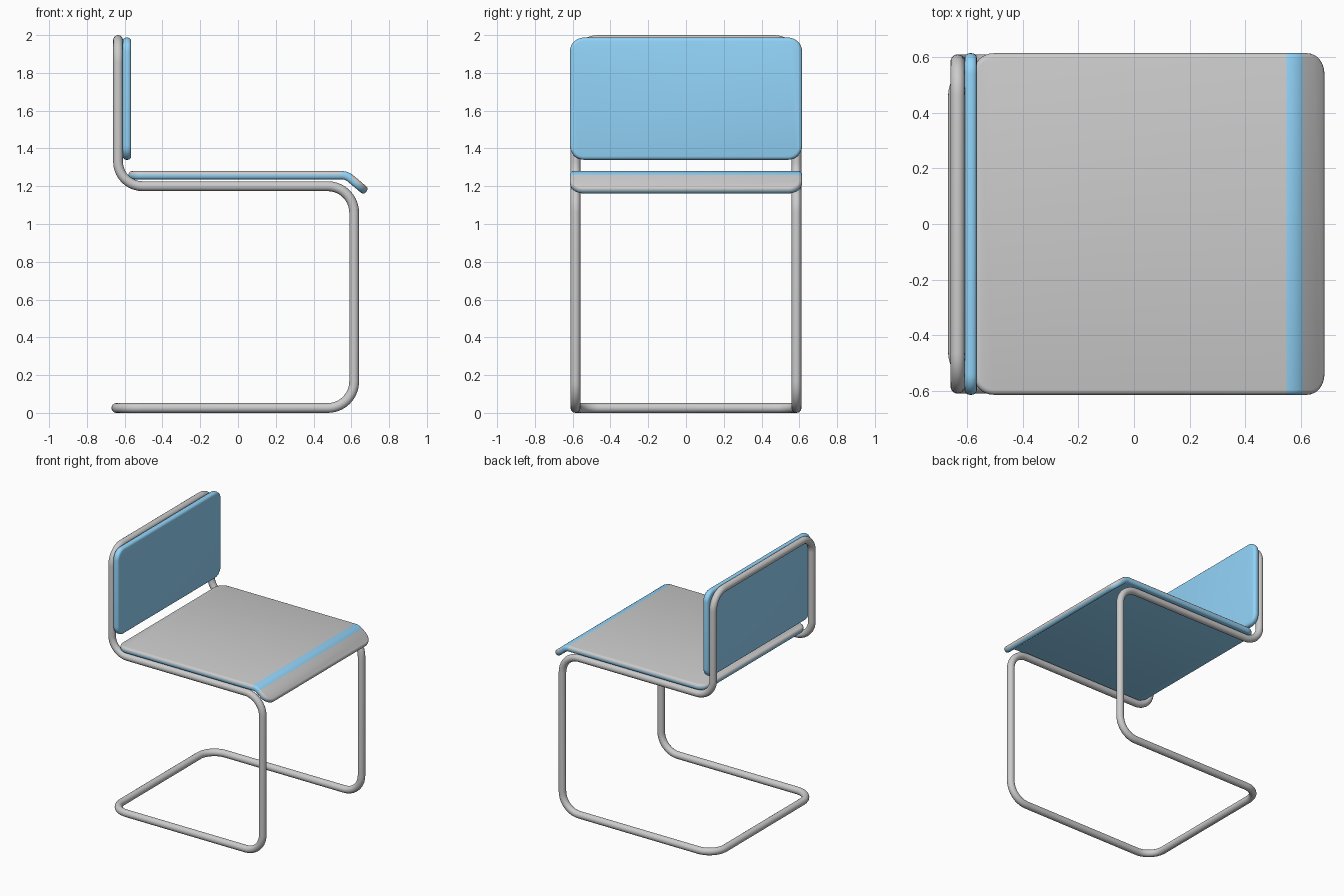
import bpy, bmesh
from math import sin, cos, pi, tan
from mathutils import Vector

if "Cube" in bpy.data.objects:
    bpy.data.objects.remove(bpy.data.objects["Cube"])


def material(name, rgb):
    m = bpy.data.materials.new(name)
    m.diffuse_color = (*rgb, 1)
    m.use_nodes = True
    m.node_tree.nodes["Principled BSDF"].inputs["Base Color"].default_value = m.diffuse_color
    return m


blue = material("blue_shell", (0.29, 0.66, 0.95))
grey = material("grey_pad", (0.8, 0.8, 0.8))


def select(ob):
    bpy.ops.object.select_all(action='DESELECT')
    ob.select_set(True)
    bpy.context.view_layer.objects.active = ob


def fillet_loop(corners, steps=10):
    """Closed path with every (point, radius) corner rounded by an arc."""
    path, n = [], len(corners)
    for i, (p, r) in enumerate(corners):
        p = Vector(p)
        a = (Vector(corners[i - 1][0]) - p).normalized()
        b = (Vector(corners[(i + 1) % n][0]) - p).normalized()
        half = a.angle(b) / 2
        centre = p + (a + b).normalized() * (r / sin(half))
        start = (p + a * (r / tan(half)) - centre).normalized()
        end = (p + b * (r / tan(half)) - centre).normalized()
        path += [centre + r * start.slerp(end, k / steps) for k in range(steps + 1)]
    return path


# Tubular frame: one continuous loop of bent pipe
TUBE, Y = 0.026, 0.585
side = [((-0.644, Y, TUBE), 0.13), ((0.615, Y, TUBE), 0.14),
        ((0.615, Y, 1.2), 0.14), ((-0.635, Y, 1.2), 0.13),
        ((-0.635, Y, 2 - TUBE), 0.12)]
loop = side + [((x, -y, z), r) for (x, y, z), r in reversed(side)]
pts = fillet_loop(loop)
curve = bpy.data.curves.new("tube_frame", 'CURVE')
curve.dimensions = '3D'
curve.bevel_depth = TUBE
curve.bevel_resolution = 6
spline = curve.splines.new('POLY')
spline.points.add(len(pts) - 1)
for sp, p in zip(spline.points, pts):
    sp.co = (*p, 1)
spline.use_cyclic_u = True
frame = bpy.data.objects.new("tube_frame", curve)
bpy.context.collection.objects.link(frame)
select(frame)
bpy.ops.object.convert(target='MESH')
bpy.ops.object.shade_smooth()


def slab(name, u0, u1, v0, v1, thick, radius, edge, place, cuts=(), paint=None):
    """Round-cornered, soft-edged panel; place() maps (u, v, w) into space."""
    bm = bmesh.new()
    layers = []
    for k in range(7):
        a = -pi / 2 + pi * k / 6
        w = edge * sin(a) + (thick / 2 - edge) * (-1 if a < 0 else 1)
        layers.append((edge * (1 - cos(a)), w))
    layers.insert(3, (0, -(thick / 2 - edge)))
    rings = []
    for inset, w in layers:
        ring = []
        for q, (cu, cv) in enumerate([(u1 - radius, v1 - radius), (u0 + radius, v1 - radius),
                                      (u0 + radius, v0 + radius), (u1 - radius, v0 + radius)]):
            for k in range(9):
                a = (q + k / 8) * pi / 2
                ring.append(bm.verts.new((cu + (radius - inset) * cos(a),
                                          cv + (radius - inset) * sin(a), w)))
        rings.append(ring)
    n = len(rings[0])
    for lo, hi in zip(rings, rings[1:]):
        for i in range(n):
            j = (i + 1) % n
            bm.faces.new((lo[i], lo[j], hi[j], hi[i]))
    bm.faces.new(rings[0][::-1])
    bm.faces.new(rings[-1])
    for u in cuts:
        bmesh.ops.bisect_plane(bm, geom=bm.verts[:] + bm.edges[:] + bm.faces[:],
                               plane_co=(u, 0, 0), plane_no=(1, 0, 0))
    if paint:
        for f in bm.faces:
            f.material_index = paint(f.calc_center_median())
    for v in bm.verts:
        v.co = place(*v.co)
    bmesh.ops.recalc_face_normals(bm, faces=bm.faces[:])
    me = bpy.data.meshes.new(name)
    bm.to_mesh(me)
    bm.free()
    me.materials.append(blue)
    me.materials.append(grey)
    ob = bpy.data.objects.new(name, me)
    bpy.context.collection.objects.link(ob)
    select(ob)
    bpy.ops.object.shade_smooth_by_angle(angle=pi / 5)
    return ob


# Backrest panel in front of the upright tubes
slab("backrest", -0.615, 0.615, 1.34, 1.987, 0.045, 0.075, 0.018,
     lambda u, v, w: (-0.588 + w, u, v))

# Seat panel with its front edge rolled down
S0, R, BEND = 0.55, 0.07, 0.7
S1 = S0 + R * BEND


def seat_place(s, y, w):
    a = min(max((s - S0) / R, 0), BEND)
    flat, tail = min(s, S0), max(s - S1, 0)
    return (flat + (R + w) * sin(a) + tail * cos(BEND), y,
            1.258 - R + (R + w) * cos(a) - tail * sin(BEND))


def seat_paint(c):
    return 1 if c.z > 0 and not S0 < c.x < S1 else 0


slab("seat", -0.58, 0.709, -0.615, 0.615, 0.044, 0.075, 0.018, seat_place,
     cuts=[S0 + (S1 - S0) * k / 6 for k in range(7)], paint=seat_paint)
